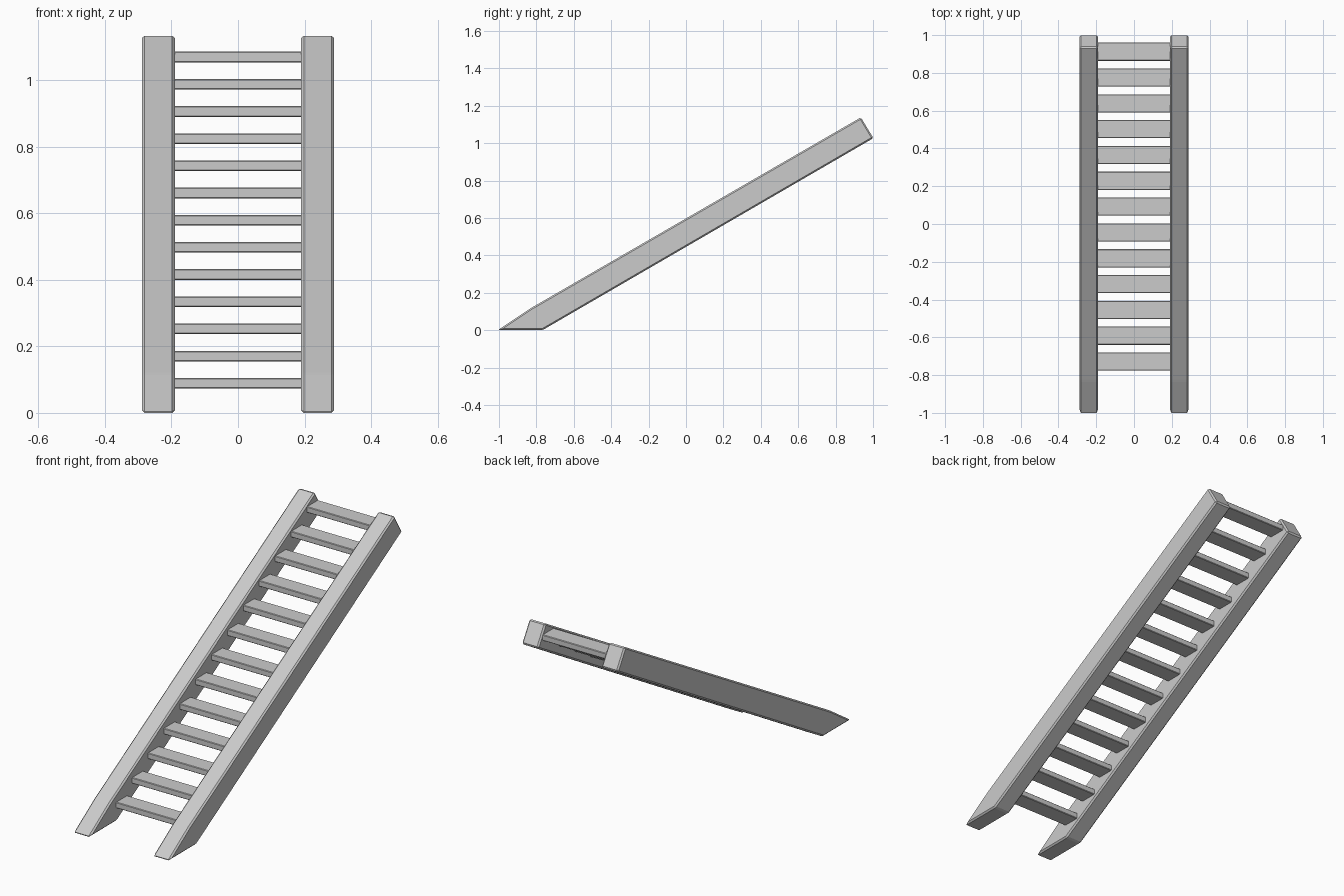
import bpy, bmesh

if "Cube" in bpy.data.objects:
    bpy.data.objects.remove(bpy.data.objects["Cube"])


def add_prism(name, profile, x0, x1, chamfer):
    """Extrude a (y, z) profile from x0 to x1 and chamfer its edges."""
    bm = bmesh.new()
    face = bm.faces.new([bm.verts.new((x0, y, z)) for y, z in profile])
    ext = bmesh.ops.extrude_face_region(bm, geom=[face])
    verts = [g for g in ext["geom"] if isinstance(g, bmesh.types.BMVert)]
    bmesh.ops.translate(bm, verts=verts, vec=(x1 - x0, 0, 0))
    bmesh.ops.recalc_face_normals(bm, faces=bm.faces[:])
    bmesh.ops.bevel(bm, geom=bm.edges[:], offset=chamfer, segments=1,
                    profile=0.5, affect='EDGES', clamp_overlap=True)
    bmesh.ops.recalc_face_normals(bm, faces=bm.faces[:])
    mesh = bpy.data.meshes.new(name)
    bm.to_mesh(mesh)
    bm.free()
    obj = bpy.data.objects.new(name, mesh)
    bpy.context.collection.objects.link(obj)
    return obj


# Sloping side rails with a flat-cut foot and a square-cut top
rail = [(-1.007, 0.0), (-0.768, 0.0), (1.002, 1.027),
        (0.935, 1.138), (-0.83, 0.118)]
add_prism("left_rail", rail, -0.289, -0.19, 0.008)
add_prism("right_rail", rail, 0.19, 0.289, 0.008)

# Thirteen level treads between the rails
COUNT = 13
for i in range(COUNT):
    y = -0.728 + i * 1.640 / (COUNT - 1)
    z = 0.089 + i * 0.981 / (COUNT - 1)
    tread = [(y - 0.048, z - 0.016), (y + 0.048, z - 0.016),
             (y + 0.048, z + 0.016), (y - 0.048, z + 0.016)]
    add_prism(f"tread_{i + 1}", tread, -0.2, 0.2, 0.003)
